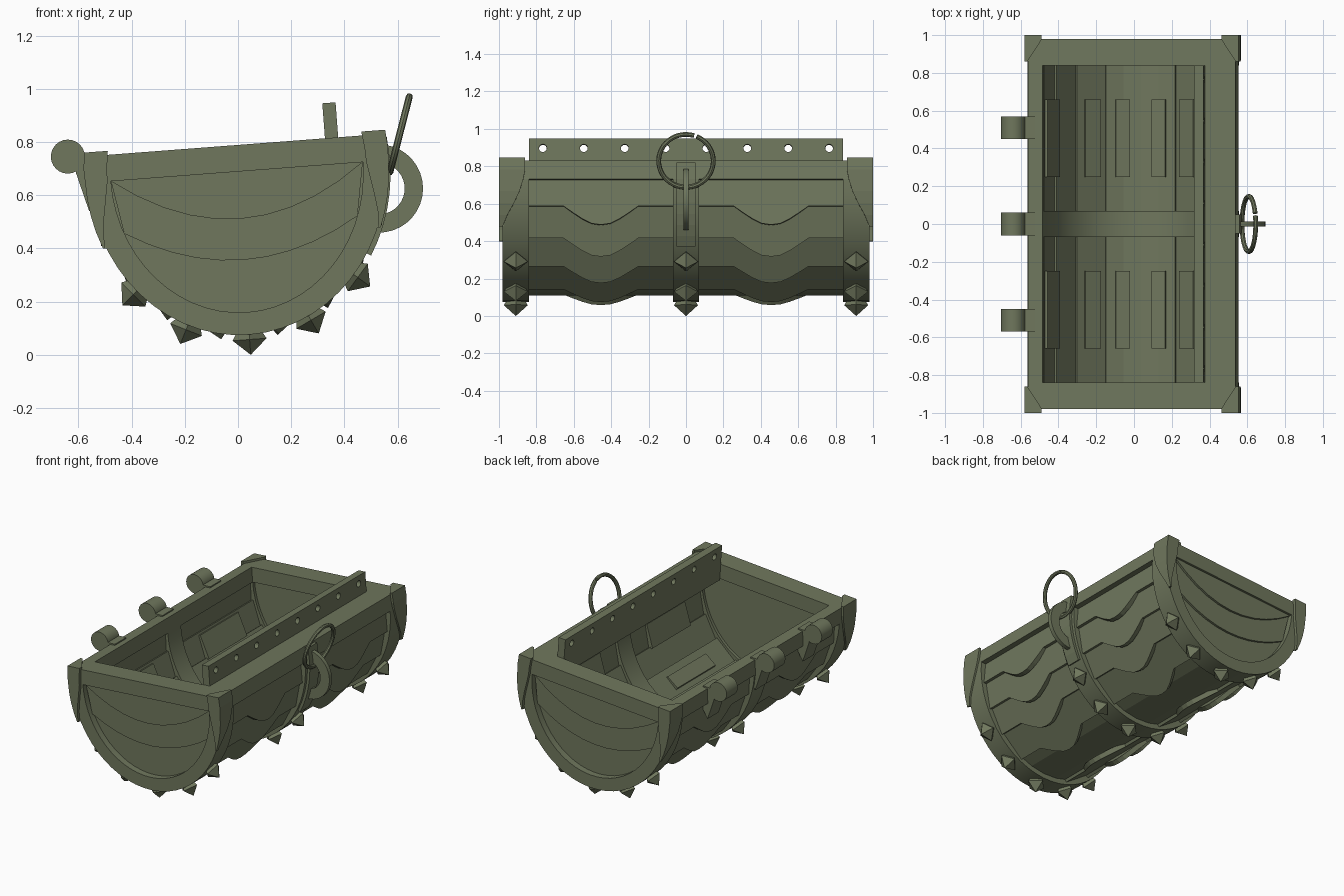
import bpy, bmesh, math
from math import sin, cos, radians, pi
from mathutils import Matrix, Vector

if "Cube" in bpy.data.objects:
    bpy.data.objects.remove(bpy.data.objects["Cube"])

TILT = radians(4.35)
mat = bpy.data.materials.new("olive_metal")
mat.diffuse_color = (0.16, 0.185, 0.11, 1)
mat.use_nodes = True
mat.node_tree.nodes["Principled BSDF"].inputs["Base Color"].default_value = mat.diffuse_color


def finish(name, bm, tilt=True):
    """Turn a bmesh into an object; tilted parts live in the frame of the sloping rim."""
    bmesh.ops.recalc_face_normals(bm, faces=bm.faces)
    me = bpy.data.meshes.new(name)
    bm.to_mesh(me)
    bm.free()
    ob = bpy.data.objects.new(name, me)
    bpy.context.collection.objects.link(ob)
    me.materials.append(mat)
    if tilt:
        ob.location = (-0.012, 0, 0.788)
        ob.rotation_euler = (0, -TILT, 0)
    return ob


def loft(name, sections, tilt=True):
    bm = bmesh.new()
    rings = [[bm.verts.new(p) for p in s] for s in sections]
    n = len(rings[0])
    for a, b in zip(rings, rings[1:]):
        for i in range(n):
            j = (i + 1) % n
            bm.faces.new((a[i], a[j], b[j], b[i]))
    bm.faces.new(rings[0])
    bm.faces.new(rings[-1][::-1])
    return finish(name, bm, tilt)


def prism(name, pts, y0, y1, tilt=True):
    return loft(name, [[(x, y, z) for x, z in pts] for y in (y0, y1)], tilt)


def normal(deg):
    t = radians(deg)
    return Vector((cos(t) / 0.56, -sin(t) / 0.615)).normalized()


def hull(deg, off=0.0):
    """Point on the half-barrel cross-section, moved outward by off."""
    t = radians(deg)
    return Vector((0.56 * cos(t), -0.1 - 0.615 * sin(t))) + normal(deg) * off


def arc(d0, d1, n, off):
    return [hull(d0 + (d1 - d0) * i / n, off) for i in range(n + 1)]


def smooth(ob):
    bpy.ops.object.select_all(action='DESELECT')
    ob.select_set(True)
    bpy.context.view_layer.objects.active = ob
    bpy.ops.object.shade_smooth_by_angle(angle=radians(30))


# Rim frame around the opening
prism("rim_back", [(-.56, -.1), (-.55, 0), (-.475, 0), (-.475, -.1)], -.98, .98)
prism("rim_front", [(.56, -.1), (.55, 0), (.39, 0), (.39, -.1)], -.98, .98)
for s in (-1, 1):
    prism("rim_end", [(-.475, -.1), (-.475, 0), (.39, 0), (.39, -.1)], s * .84, s * .98)

# Three hoops with pyramid spikes
for yc in (-.91, 0, .91):
    smooth(prism("hoop", arc(0, 180, 28, 0) + arc(180, 0, 28, -.085), yc - .07, yc + .07))
    for d in (43, 66, 90, 114, 137):
        n = normal(d)
        nv, side = Vector((n.x, 0, n.y)), Vector((-n.y, 0, n.x))
        p = hull(d)
        base = Vector((p.x, yc, p.y))
        dirs = (side, Vector((0, 1, 0)), -side, Vector((0, -1, 0)))
        loft("spike", [[base + nv * h + v * r for v in dirs]
                       for h, r in ((-.02, .042), (.018, .064), (.075, .001))])

# Wavy overlapping planks, mirrored left and right
edges = [-3, 13.6, 31, 49, 70]
wave = [(-.2, 0), (-.15, .35), (-.1, .68), (-.05, .93), (0, 1), (.05, .93), (.1, .68), (.15, .35), (.2, 0)]
ys = [(-.84, 0)] + [(c + y, d) for c in (-.455, .455) for y, d in wave] + [(.84, 0)]
for m in (-1, 1):
    for t0, t1 in zip(edges, edges[1:]):
        a, b = hull(t0 - 1, -.035), hull(t1, -.017)
        run = (b - a).normalized()
        inward = Vector((run.y, -run.x))
        if inward.dot(normal(t0)) > 0:
            inward = -inward
        secs = []
        for y, d in ys:
            e = b + run * .1 * d
            sec = [a, e, e + inward * .032, a + inward * .032]
            secs.append([(m * q.x, y, q.y) for q in sec])
        loft("plank", secs)
prism("bottom_plank", arc(68, 112, 4, -.033) + arc(112, 68, 4, -.066), -.84, .84)

# Backing slabs on the inside
for m in (-1, 1):
    for s in (-1, 1):
        for d0, d1 in ((74, 83), (53, 64), (14, 31)):
            pts = [hull(d0, -.05), hull(d1, -.05), hull(d1, -.08), hull(d0, -.08)]
            prism("inner_slab", [(m * q.x, q.y) for q in pts], s * .25, s * .66)

# End walls in three stepped tiers
def sag(u_end, w_end, depth):
    return [(u_end * k / 5, w_end - depth * (1 - (k / 5) ** 2)) for k in range(-5, 6)]


for s in (-1, 1):
    prism("end_wall_low", arc(0, 180, 28, -.075), s * .86, s * .935)
    prism("end_wall_mid", [(-.475, -.1)] + sag(.44, -.3, .133) + [(.475, -.1)], s * .9, s * .95)
    prism("end_wall_top", sag(.475, -.1, .178), s * .9, s * .965)

# Corner brackets: wedges tapering down the hull
for m in (-1, 1):
    for s in (-1, 1):
        secs = []
        top = [(Vector((.556, .015)), .09, .14), (Vector((.562, -.05)), .088, .14)]
        low = [(hull(d), w, h) for d, w, h in
               ((0, .084, .13), (6, .07, .11), (12, .05, .08), (18, .027, .045), (24, .008, .02))]
        for p, w, h in top + low:
            x = p.x + .012
            secs.append([(m * x, s, p.y), (m * (x - w), s, p.y),
                         (m * (x - w), s * .975, p.y), (m * (x - .015), s * (1 - h), p.y),
                         (m * x, s * (1 - h), p.y)])
        loft("corner_bracket", secs)

# Perforated strip inside the opening
strip = prism("perforated_strip", [(.34, -.11), (.34, .132), (.39, .132), (.39, -.11)], -.84, .84)
bm = bmesh.new()
for i in range(8):
    M = Matrix.Translation((.365, (i - 3.5) * .2186, .08)) @ Matrix.Rotation(pi / 2, 4, 'Y')
    bmesh.ops.create_cone(bm, cap_ends=True, segments=16, radius1=.021, radius2=.021, depth=.2, matrix=M)
cutter = finish("hole_cutter", bm)
cutter.hide_render = True
mod = strip.modifiers.new("holes", 'BOOLEAN')
mod.operation = 'DIFFERENCE'
mod.solver = 'EXACT'
mod.object = cutter
bpy.context.view_layer.objects.active = strip
bpy.ops.object.modifier_apply(modifier="holes")
bpy.data.objects.remove(cutter)

# Hinges along the back
for yc in (-.51, 0, .51):
    circle = [(-.64 + .064 * cos(k * pi / 12), .745 + .064 * sin(k * pi / 12)) for k in range(24)]
    smooth(prism("hinge_barrel", circle, yc - .06, yc + .06, False))
    prism("hinge_leaf", [(-.61, .685), (-.56, .54), (-.525, .6), (-.525, .757), (-.6, .755)],
          yc - .06, yc + .06, False)

# Clasp plate and loop on the front
outer = [Vector((.572, -.01))] + arc(0, 34, 6, .018)
inner = arc(34, 0, 6, -.02) + [Vector((.53, -.01))]
prism("clasp_plate", outer + inner, -.05, .05)
angs = [radians(-102 + 204 * k / 20) for k in range(21)]
loop = [(.53 + .166 * cos(a), .625 + .166 * sin(a)) for a in angs]
loop += [(.53 + .097 * cos(a), .625 + .097 * sin(a)) for a in reversed(angs)]
smooth(prism("clasp_loop", loop, -.014, .014, False))

# Split pull ring leaning outward
lean = radians(14.4)
secs = []
for k in range(45):
    a = radians(73 + 354 * k / 44)
    ring = []
    for j in range(8):
        b = j * pi / 4
        r, h = .146 + .013 * cos(b), .013 * sin(b)
        y, v = r * cos(a), r * sin(a)
        ring.append((.608 + v * sin(lean) + h * cos(lean), y, .829 + v * cos(lean) - h * sin(lean)))
    secs.append(ring)
smooth(loft("pull_ring", secs, False))
